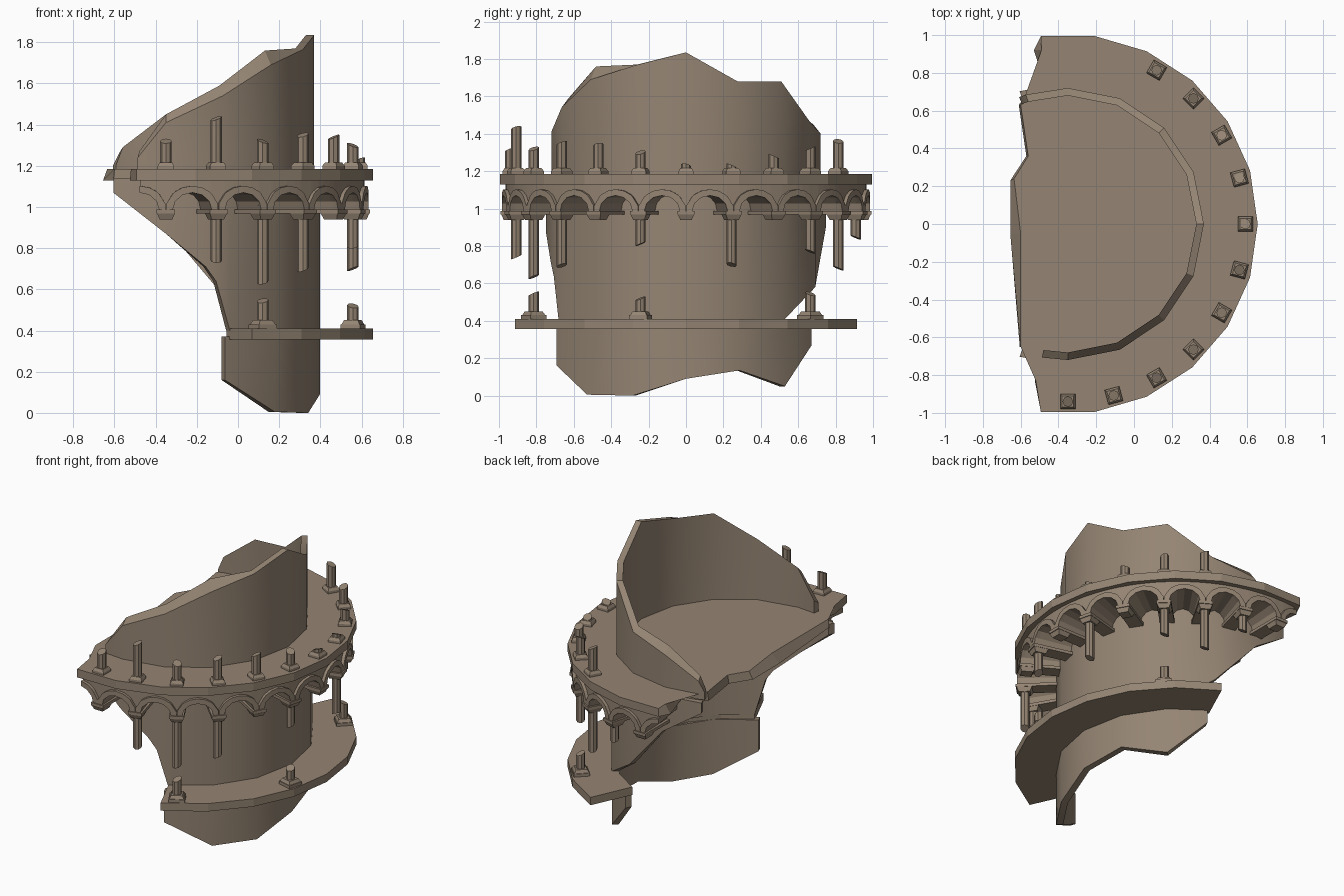
import bpy, bmesh, math, random
from mathutils import Vector

if "Cube" in bpy.data.objects:
    bpy.data.objects.remove(bpy.data.objects["Cube"])

random.seed(4)
CX = -0.35                      # tower axis
FLOOR_LO, FLOOR_HI = 1.13, 1.185

stone = bpy.data.materials.new("brown_stone")
stone.diffuse_color = (0.30, 0.234, 0.172, 1)
stone.use_nodes = True
stone.node_tree.nodes["Principled BSDF"].inputs["Base Color"].default_value = stone.diffuse_color


def polar(r, deg, z):
    a = math.radians(deg)
    return Vector((CX + r * math.cos(a), r * math.sin(a), z))


def finish(name, bm, smooth=False):
    bmesh.ops.recalc_face_normals(bm, faces=bm.faces[:])
    me = bpy.data.meshes.new(name)
    bm.to_mesh(me)
    bm.free()
    me.materials.append(stone)
    ob = bpy.data.objects.new(name, me)
    bpy.context.collection.objects.link(ob)
    if smooth:
        bpy.ops.object.select_all(action='DESELECT')
        ob.select_set(True)
        bpy.context.view_layer.objects.active = ob
        bpy.ops.object.shade_smooth_by_angle(angle=math.radians(30))
    return ob


def loft(bm, low, high):
    """Closed solid between two matching loops."""
    a = [bm.verts.new(p) for p in low]
    b = [bm.verts.new(p) for p in high]
    n = len(a)
    bm.faces.new(a[::-1])
    bm.faces.new(b)
    for i in range(n):
        j = (i + 1) % n
        bm.faces.new((a[i], a[j], b[j], b[i]))


def wall(bm, rows, ri, ro):
    """Curved wall; each row is angle, bottom, outer top, (inner top)."""
    prev = None
    for k, row in enumerate(rows):
        ang, lo, hi = row[:3]
        hin = row[3] if len(row) > 3 else hi
        q = [bm.verts.new(polar(r, ang, z))
             for r, z in ((ri, lo), (ro, lo), (ro, hi), (ri, hin))]
        if prev:
            for i in range(4):
                j = (i + 1) % 4
                bm.faces.new((prev[i], prev[j], q[j], q[i]))
        if k in (0, len(rows) - 1):
            bm.faces.new(q)
        prev = q


def block(bm, ang, r0, r1, w, z0, z1, shrink=0.0):
    """Radial block whose bottom is narrowed (or top, if shrink < 0)."""
    u = polar(1, ang, 0) - Vector((CX, 0, 0))
    t = Vector((-u.y, u.x, 0))

    def loop(z, s):
        return [Vector((CX, 0, z)) + u * r + t * h for r, h in
                ((r0 + s, -w + s), (r1 - s, -w + s), (r1 - s, w - s), (r0 + s, w - s))]
    loft(bm, loop(z0, max(shrink, 0)), loop(z1, max(-shrink, 0)))


def shaft(bm, ang, z0, z1, broken_top):
    """Eight-sided column stump with one slanted broken end."""
    c = polar(0.94, ang, 0)
    tilt = random.uniform(0, 6.28)
    loops = []
    for z, ragged in ((z0, not broken_top), (z1, broken_top)):
        loops.append([c + Vector((0.028 * math.cos(i * math.pi / 4), 0.028 * math.sin(i * math.pi / 4),
                      z + (0.012 * math.cos(i * math.pi / 4 - tilt) if ragged else 0)))
                      for i in range(8)])
    loft(bm, *loops)


# Upper broken wall: angle, bottom, outer top, inner top
bm = bmesh.new()
wall(bm, [(-101, 1.15, 1.24, 1.27), (-90, 1.15, 1.41, 1.45), (-67.5, 1.15, 1.54, 1.59),
          (-45, 1.15, 1.69, 1.76), (-22.5, 1.15, 1.765, 1.77), (0, 1.15, 1.835, 1.835),
          (22.5, 1.15, 1.68, 1.68), (45, 1.15, 1.68, 1.68), (67.5, 1.15, 1.46, 1.49),
          (90, 1.15, 1.40, 1.45), (108, 1.15, 1.27, 1.29), (111, 1.15, 1.2, 1.2)], 0.68, 0.72)
finish("upper_wall", bm, True)

# Middle wall under the gallery, broken diagonally away at the back
bm = bmesh.new()
M = 1.14
wall(bm, [(-110, 1.07, M), (-90, 0.87, M), (-75, 0.71, M), (-71, 0.64, M), (-65.5, 0.40, M),
          (-45, 0.40, M), (-22.5, 0.40, M), (0, 0.40, M), (22.5, 0.40, M), (44, 0.40, M),
          (67.5, 0.58, M), (90, 0.90, M), (110, 1.07, M)], 0.705, 0.748)
finish("middle_wall", bm, True)

# Lower wall with ragged foot
bm = bmesh.new()
wall(bm, [(-67.5, 0.16, 0.37), (-45, 0.005, 0.37), (-22.5, 0.0, 0.37), (0, 0.09, 0.37),
          (22.5, 0.135, 0.37), (45, 0.05, 0.37), (64, 0.27, 0.37)], 0.705, 0.748)
finish("lower_wall", bm, True)

# Lower gallery ring (22-sided)
STEP = 360 / 22
bm = bmesh.new()
wall(bm, [(k * STEP, 0.357, 0.41) for k in range(-4, 5)], 0.71, 1.005)
finish("lower_gallery", bm)

# Upper gallery and inner floor in one slab, with a slanting broken edge
rim = [polar(1.005, k * STEP, 0) for k in range(-6, 7)]
edge_lo = [(-0.53, 0.92), (-0.46, 0.70), (-0.58, 0.67), (-0.61, 0.63), (-0.57, 0.36), (-0.655, 0.23),
           (-0.655, -0.05), (-0.605, -0.65), (-0.49, -0.67), (-0.525, -0.83)]
edge_hi = [(-0.49, 0.92), (-0.46, 0.70), (-0.58, 0.67), (-0.60, 0.63), (-0.56, 0.36), (-0.635, 0.24),
           (-0.60, -0.05), (-0.60, -0.65), (-0.49, -0.67), (-0.52, -0.83)]
bm = bmesh.new()
loft(bm, [Vector((p.x, p.y, FLOOR_LO)) for p in rim] + [Vector((*p, FLOOR_LO)) for p in edge_lo],
     [Vector((p.x, p.y, FLOOR_HI)) for p in rim] + [Vector((*p, FLOOR_HI)) for p in edge_hi])
# the slab outline is concave, so triangulate it cleanly
bmesh.ops.triangulate(bm, faces=[f for f in bm.faces if len(f.verts) > 4])
finish("upper_gallery_floor", bm)

# Arcade: radial vaults with a raised band around each arch
SPRING, HALF, RISE = 0.985, 5.6, 0.085
vault, band = [], []
for k in range(-7, 7):
    mid = 7.5 + 15 * k
    first, last = k == -7, k == 6
    vs, bs = [], [(mid - 7.4, SPRING, SPRING + 0.03)]
    for i in range(7):
        t = math.pi * (1 - i / 6)
        d = HALF * math.cos(t)
        z = SPRING + RISE * math.sin(t)
        vs.append((mid + d, z, FLOOR_LO + 0.005))
        bs.append((mid + d, z, SPRING + 0.118 * math.sqrt(1 - (d / 7.5) ** 2)))
    bs.append((mid + 7.4, SPRING, SPRING + 0.03))
    if first:                    # half arches at both broken ends
        vs, bs = vs[3:], bs[4:]
    if last:
        vs, bs = vs[:4], bs[:5]
    vault += vs
    band.append(bs)
bm = bmesh.new()
wall(bm, vault, 0.73, 0.965)
finish("arcade_vaults", bm)
bm = bmesh.new()
for bs in band:
    wall(bm, bs, 0.955, 0.985)
finish("arch_bands", bm)

# Springer beams and capitals
bm = bmesh.new()
for k in range(-6, 7):
    block(bm, 15 * k, 0.73, 0.992, 0.045, 0.968, 0.988)
    block(bm, 15 * k, 0.893, 0.987, 0.043, 0.94, 0.968, 0.012)
finish("capitals", bm)

# Upper column stumps with plinths: top heights from -90 to +60 degrees
bm = bmesh.new()
tops = [1.32, 1.43, 1.32, 1.35, 1.34, 1.30, 1.23, 1.23, 1.28, 1.32, 1.36]
for k, z in enumerate(tops):
    a = -90 + 15 * k
    block(bm, a, 0.90, 0.98, 0.04, FLOOR_HI - 0.005, 1.2)
    block(bm, a, 0.90, 0.98, 0.04, 1.2, 1.217, -0.01)
    shaft(bm, a, 1.2, z, True)
finish("upper_columns", bm)

# Broken shafts hanging under the arcade
bm = bmesh.new()
for a, z in ((-75, 0.74), (-60, 0.635), (-45, 0.695), (-15, 0.81), (15, 0.70),
             (45, 0.77), (60, 0.68), (75, 0.845)):
    shaft(bm, a, z, 0.95, False)
finish("hanging_shafts", bm)

# Stumps standing on the lower gallery
bm = bmesh.new()
for a, z in ((-60, 0.545), (-15, 0.52), (45, 0.545)):
    block(bm, a, 0.89, 0.99, 0.05, 0.405, 0.43)
    block(bm, a, 0.895, 0.985, 0.045, 0.43, 0.45, -0.01)
    shaft(bm, a, 0.43, z, True)
finish("lower_columns", bm)
